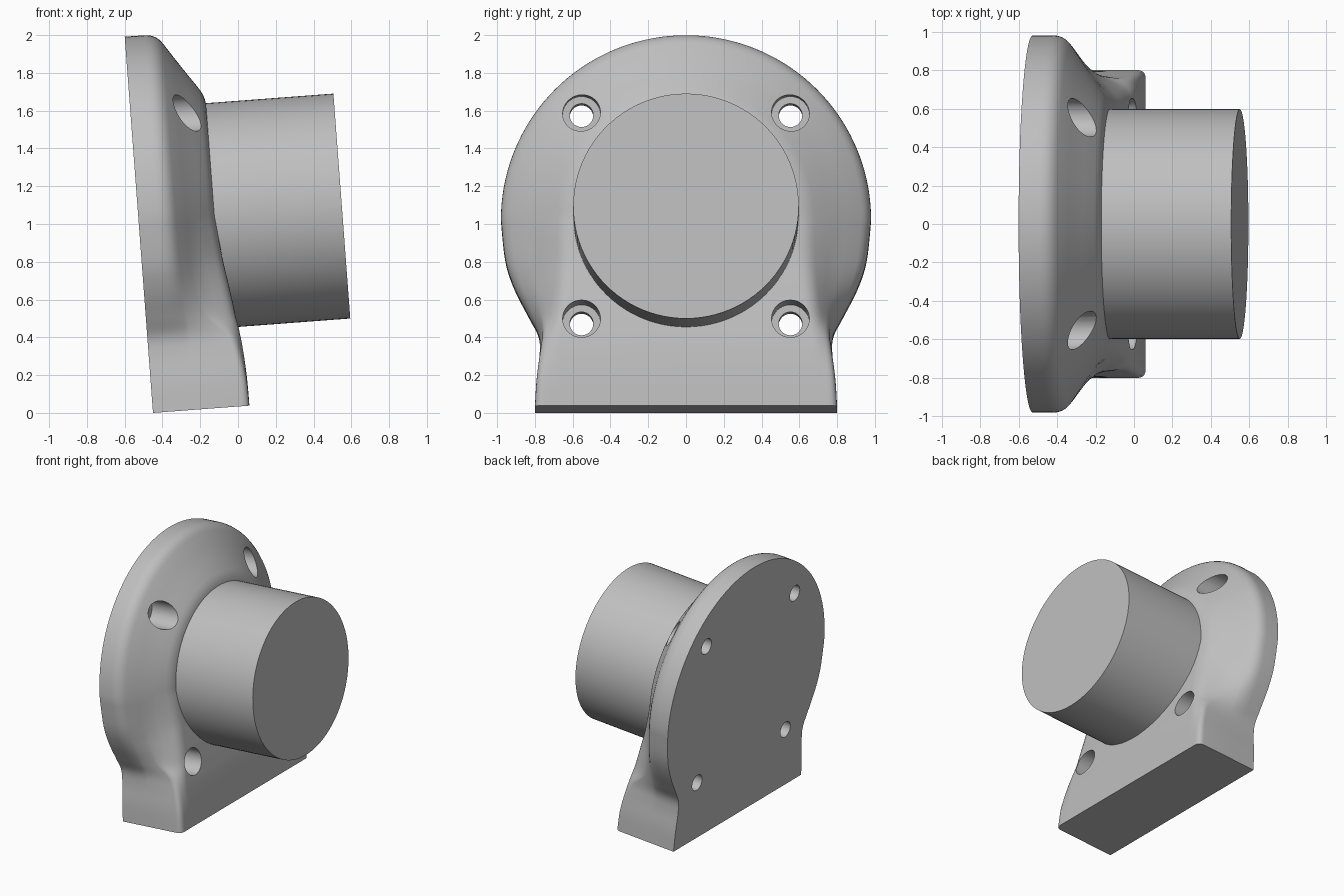
import bpy, bmesh, math
from mathutils import Matrix, Vector

cube = bpy.data.objects.get("Cube")
if cube:
    bpy.data.objects.remove(cube, do_unlink=True)

# Everything is built upright (x = out of the flange, z = up) and then leaned back
LEAN = Matrix.Translation((-0.45, 0, 0)) @ Matrix.Rotation(math.radians(-4.3), 4, 'Y')
HUB_Z = 1.017
RIM = 0.165

grey = bpy.data.materials.new("light grey")
grey.use_nodes = True
COLOUR = (0.52, 0.52, 0.52, 1)
grey.diffuse_color = COLOUR
grey.node_tree.nodes["Principled BSDF"].inputs["Base Color"].default_value = COLOUR


def make_object(name, bm):
    bmesh.ops.recalc_face_normals(bm, faces=bm.faces)
    mesh = bpy.data.meshes.new(name)
    bm.to_mesh(mesh)
    bm.free()
    mesh.transform(LEAN)
    mesh.materials.append(grey)
    obj = bpy.data.objects.new(name, mesh)
    bpy.context.collection.objects.link(obj)
    return obj


def add_cylinder(bm, radius, x0, x1, y, z, sides):
    place = Matrix.Translation(((x0 + x1) / 2, y, z)) @ Matrix.Rotation(math.pi / 2, 4, 'Y')
    bmesh.ops.create_cone(bm, cap_ends=True, segments=sides, radius1=radius,
                          radius2=radius, depth=x1 - x0, matrix=place)


def smooth(obj):
    bpy.ops.object.select_all(action='DESELECT')
    obj.select_set(True)
    bpy.context.view_layer.objects.active = obj
    bpy.ops.object.shade_smooth_by_angle(angle=math.radians(35))


def catmull(a, b, c, d, t):
    return [0.5 * (2 * q + (r - p) * t + (2 * p - 5 * q + 4 * r - s) * t * t
                   + (3 * q - p - 3 * r + s) * t ** 3)
            for p, q, r, s in zip(a, b, c, d)]


def section(width, by, bx, cy, cx):
    """Half section as (sideways, outward) points with rounded corners."""
    pts = [Vector(p) for p in ((0, 0), (width, 0), (width, RIM), (by, bx), (cy, cx), (0, cx))]
    out = pts[:2]
    for i in (2, 3, 4):
        p = pts[i]
        before, after = pts[i - 1] - p, pts[i + 1] - p
        reach = min(0.06, 0.45 * before.length, 0.45 * after.length)
        start, end = p + before.normalized() * reach, p + after.normalized() * reach
        for k in range(6):
            t = k / 5
            out.append(start * (1 - t) ** 2 + p * 2 * t * (1 - t) + end * t * t)
    return out + [pts[5]]


# Foot-to-disc stations: height, half width, shoulder (side, out), front edge (side, out)
STATIONS = [
    (0.00, 0.80, 0.80, 0.512, 0.70, 0.512),
    (0.15, 0.792, 0.79, 0.505, 0.70, 0.51),
    (0.30, 0.775, 0.77, 0.475, 0.70, 0.50),
    (0.40, 0.78, 0.755, 0.44, 0.69, 0.488),
    (0.50, 0.83, 0.755, 0.36, 0.68, 0.473),
    (0.65, 0.907, 0.77, 0.31, 0.66, 0.45),
    (0.80, 0.956, 0.785, 0.29, 0.64, 0.427),
    (HUB_Z, 0.98, 0.80, 0.285, 0.63, 0.404),
]
rows = []
last = len(STATIONS) - 1
for i in range(last):
    quad = [STATIONS[min(max(j, 0), last)] for j in range(i - 1, i + 3)]
    rows += [catmull(*quad, k / 5) for k in range(5)]

# Flange body: straight slices up one side, a swept half turn, and down the other side
bm = bmesh.new()
loops = []


def add_loop(values, direction):
    height, *shape = values
    loops.append([bm.verts.new((x, r * direction[0], height + r * direction[1]))
                  for r, x in section(*shape)])


for row in rows:
    add_loop(row, (1, 0))
TURN = 72
for k in range(TURN + 1):
    a = math.pi * k / TURN
    add_loop(STATIONS[-1], (math.cos(a), math.sin(a)))
for row in reversed(rows):
    add_loop(row, (-1, 0))
for one, two in zip(loops, loops[1:]):
    for i in range(len(one) - 1):
        bm.faces.new((one[i], one[i + 1], two[i + 1], two[i]))
bm.faces.new(loops[0])
bm.faces.new(loops[-1])
bmesh.ops.remove_doubles(bm, verts=bm.verts, dist=0.0002)
bmesh.ops.dissolve_degenerate(bm, edges=bm.edges, dist=0.0001)
flange = make_object("flange_body", bm)

# Bolt holes: wide head recess plus narrow through hole at four corners
for name, radius, start, end in (("head_recess_cutter", 0.10, 0.13, 0.8),
                                 ("bolt_hole_cutter", 0.062, -0.2, 0.3)):
    bm = bmesh.new()
    for y in (-0.553, 0.553):
        for z in (-0.553, 0.553):
            add_cylinder(bm, radius, start, end, y, HUB_Z + z, 40)
    cutter = make_object(name, bm)
    cutter.hide_render = True
    cut = flange.modifiers.new(name, 'BOOLEAN')
    cut.operation = 'DIFFERENCE'
    cut.solver = 'EXACT'
    cut.object = cutter
    bpy.context.view_layer.objects.active = flange
    bpy.ops.object.modifier_apply(modifier=cut.name)
    bpy.data.objects.remove(cutter, do_unlink=True)
smooth(flange)

# Round hub
bm = bmesh.new()
add_cylinder(bm, 0.597, 0.25, 1.079, 0, HUB_Z, 96)
smooth(make_object("round_hub", bm))
